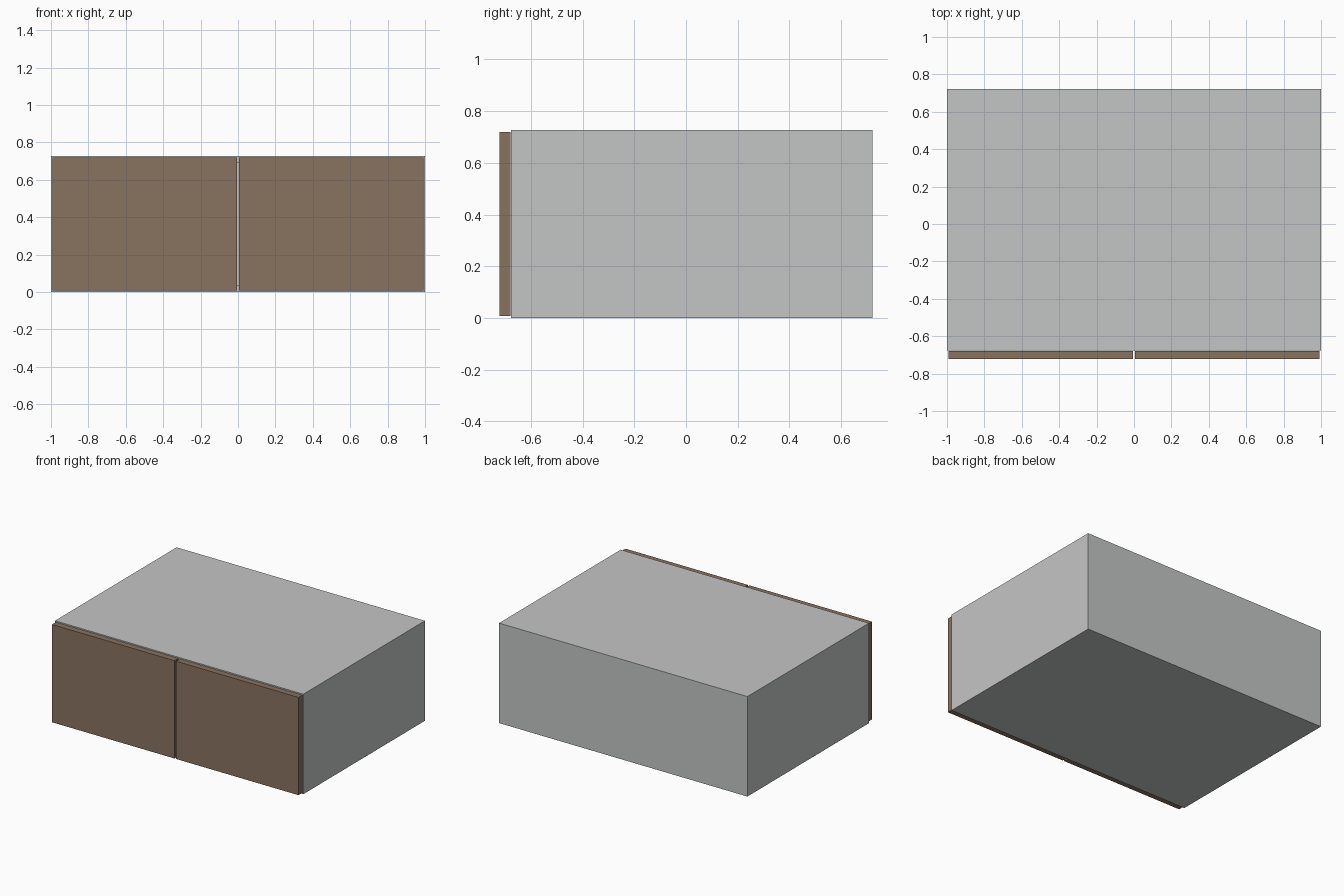
import bpy

if "Cube" in bpy.data.objects:
    bpy.data.objects.remove(bpy.data.objects["Cube"])


def material(name, rgb):
    m = bpy.data.materials.new(name)
    m.diffuse_color = (*rgb, 1)
    m.use_nodes = True
    m.node_tree.nodes["Principled BSDF"].inputs["Base Color"].default_value = m.diffuse_color
    return m


grey = material("light_grey", (0.55, 0.56, 0.555))
brown = material("brown_wood", (0.25, 0.17, 0.115))


def box(name, lo, hi, mat):
    """Box between two opposite corners."""
    bpy.ops.mesh.primitive_cube_add(
        size=1, location=[(a + b) / 2 for a, b in zip(lo, hi)])
    ob = bpy.context.object
    ob.name = name
    ob.scale = [b - a for a, b in zip(lo, hi)]
    bpy.ops.object.transform_apply(location=False, rotation=False, scale=True)
    ob.data.materials.append(mat)


H, T = 0.728, 0.038            # cabinet height, board thickness
FRONT, BACK = -0.677, 0.722    # carcass depth
DOOR = -0.722                  # door front
IN = 1 - T

# Side panels and doors, mirrored
for s, side in ((-1, "left"), (1, "right")):
    xs = sorted((s * IN, s))
    box(side + "_side_panel", (xs[0], FRONT, 0), (xs[1], BACK, H), grey)
    xs = sorted((s * 0.006, s * 0.993))
    box(side + "_door", (xs[0], DOOR, 0.008), (xs[1], FRONT - 0.001, 0.72), brown)

# Bottom, top and back boards between the sides
box("bottom_panel", (-IN, FRONT, 0), (IN, BACK, T), grey)
box("top_panel", (-IN, FRONT, H - T), (IN, BACK, H), grey)
box("back_panel", (-IN, BACK - T, T), (IN, BACK, H - T), grey)
